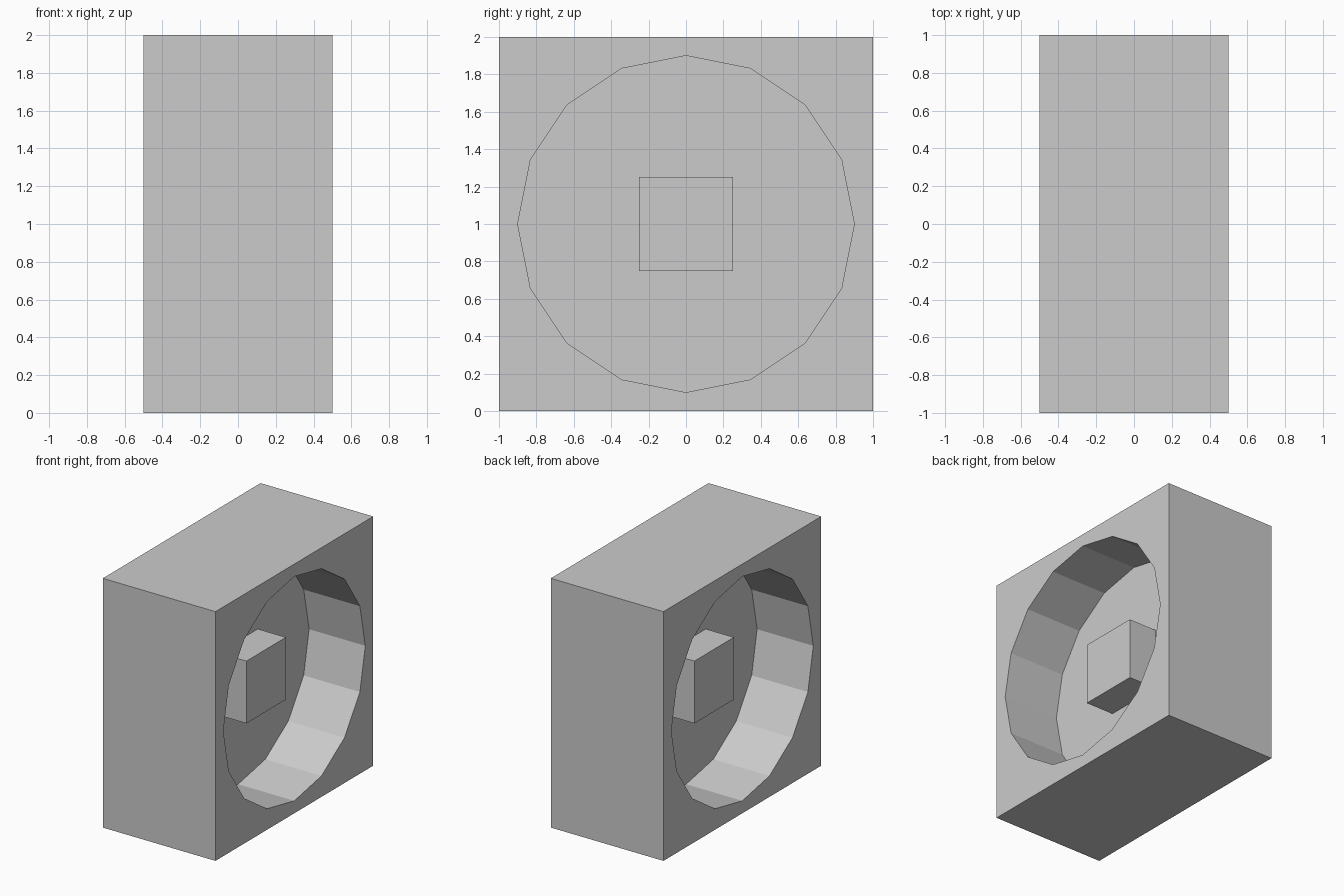
import bpy
from math import pi

if "Cube" in bpy.data.objects:
    bpy.data.objects.remove(bpy.data.objects["Cube"])


def box(name, size, center):
    bpy.ops.mesh.primitive_cube_add(size=1, location=center)
    ob = bpy.context.object
    ob.name = name
    ob.scale = size
    bpy.ops.object.transform_apply(location=False, rotation=False, scale=True)
    return ob


# Square housing block
housing = box("housing", (1, 2, 2), (0, 0, 1))

# 16-sided recess on both x sides, leaving a very thin central web
web = 0.002
for side in (-1, 1):
    bpy.ops.mesh.primitive_cylinder_add(
        vertices=16, radius=0.9, depth=1,
        location=(side * (0.5 + web / 2), 0, 1), rotation=(0, pi / 2, 0))
    cutter = bpy.context.object
    cutter.name = "recess_cutter"
    cutter.hide_render = True
    mod = housing.modifiers.new("recess", 'BOOLEAN')
    mod.operation = 'DIFFERENCE'
    mod.solver = 'EXACT'
    mod.object = cutter
    bpy.context.view_layer.objects.active = housing
    bpy.ops.object.modifier_apply(modifier=mod.name)
    bpy.data.objects.remove(cutter, do_unlink=True)

# Square hub standing out of the web on both sides
box("hub", (0.5, 0.5, 0.5), (0, 0, 1))
